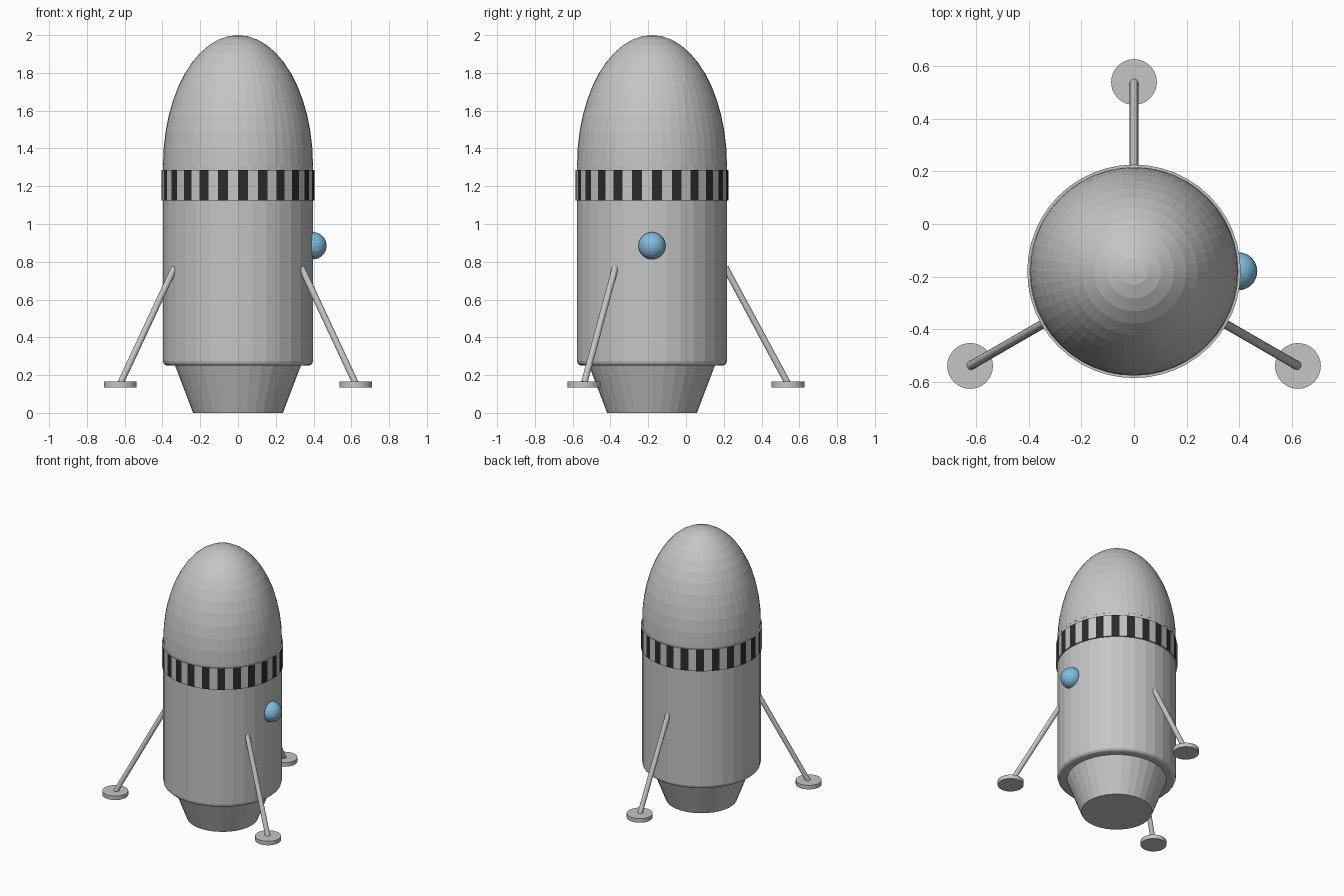
import bpy, math
from mathutils import Vector

if "Cube" in bpy.data.objects:
    bpy.data.objects.remove(bpy.data.objects["Cube"])

CY = -0.18  # hull axis position in y


def material(name, rgb):
    m = bpy.data.materials.new(name)
    m.diffuse_color = (*rgb, 1)
    m.use_nodes = True
    m.node_tree.nodes["Principled BSDF"].inputs["Base Color"].default_value = m.diffuse_color
    return m


grey = material("hull grey", (0.56, 0.56, 0.56))
dark = material("stripe dark grey", (0.025, 0.025, 0.025))
blue = material("window blue", (0.22, 0.50, 0.72))


def lathe(name, profile, n, mat, centre=(0, CY)):
    """Revolve (radius, z) points into a solid; radius 0 makes a pole."""
    verts, rings, faces = [], [], []
    for r, z in profile:
        count = n if r > 1e-6 else 1
        rings.append(range(len(verts), len(verts) + count))
        for i in range(count):
            a = 2 * math.pi * i / n
            verts.append((centre[0] + r * math.cos(a), centre[1] + r * math.sin(a), z))
    for lo, hi in zip(rings, rings[1:]):
        for i in range(n):
            j = (i + 1) % n
            if len(lo) == 1:
                faces.append((lo[0], hi[j], hi[i]))
            elif len(hi) == 1:
                faces.append((lo[i], lo[j], hi[0]))
            else:
                faces.append((lo[i], lo[j], hi[j], hi[i]))
    if len(rings[0]) > 1:
        faces.append(tuple(reversed(rings[0])))
    if len(rings[-1]) > 1:
        faces.append(tuple(rings[-1]))
    me = bpy.data.meshes.new(name)
    me.from_pydata(verts, [], faces)
    me.materials.append(mat)
    ob = bpy.data.objects.new(name, me)
    bpy.context.collection.objects.link(ob)
    return ob


# Hull with rounded lower and upper rims
R, B = 0.397, 0.025
arc = [math.radians(a) for a in (0, 30, 60, 90)]
lower = [(R - B + B * math.sin(a), 0.25 + B - B * math.cos(a)) for a in arc]
upper = [(R - B + B * math.cos(a), 1.335 - B + B * math.sin(a)) for a in arc]
lathe("hull", lower + upper, 32, grey)

# Nose dome: upper half of a stretched sphere
Z0 = 1.31
dome = [(R * math.cos(math.radians(7.5 * k)), Z0 + (2 - Z0) * math.sin(math.radians(7.5 * k)))
        for k in range(12)]
lathe("nose_dome", dome + [(0, 2.0)], 48, grey)

# Engine nozzle
lathe("engine_nozzle", [(0.238, 0), (0.335, 0.255)], 32, grey)

# Striped band: every other segment is dark
band = lathe("striped_band", [(0.390, 1.125), (0.406, 1.125), (0.406, 1.285), (0.390, 1.285)], 48, grey)
band.data.materials.append(dark)
for p in band.data.polygons:
    if abs(p.normal.z) < 0.5:
        d = p.center - Vector((0, CY, 0))
        segment = int(math.degrees(math.atan2(d.y, d.x)) % 360 // 7.5)
        p.material_index = 1 if segment % 2 == 0 else 0

# Round window on the right side
bpy.ops.mesh.primitive_uv_sphere_add(segments=32, ring_count=16, radius=0.072,
                                     location=(0.397, CY, 0.885))
window = bpy.context.object
window.name = "round_window"
window.data.materials.append(blue)

# Three splayed legs with foot pads
for k, deg in enumerate((90, 210, 330)):
    out = Vector((math.cos(math.radians(deg)), math.sin(math.radians(deg)), 0))
    axis = Vector((0, CY, 0))
    top = axis + out * 0.388 + Vector((0, 0, 0.77))
    foot = axis + out * 0.717 + Vector((0, 0, 0.16))
    bpy.ops.mesh.primitive_cylinder_add(vertices=12, radius=0.017, depth=(top - foot).length,
                                        location=(top + foot) / 2)
    leg = bpy.context.object
    leg.name = f"leg_{k + 1}"
    leg.rotation_euler = (top - foot).to_track_quat('Z', 'Y').to_euler()
    leg.data.materials.append(grey)
    pad = axis + out * 0.72
    lathe(f"foot_pad_{k + 1}", [(0.087, 0.135), (0.087, 0.165)], 32, grey, (pad.x, pad.y))
